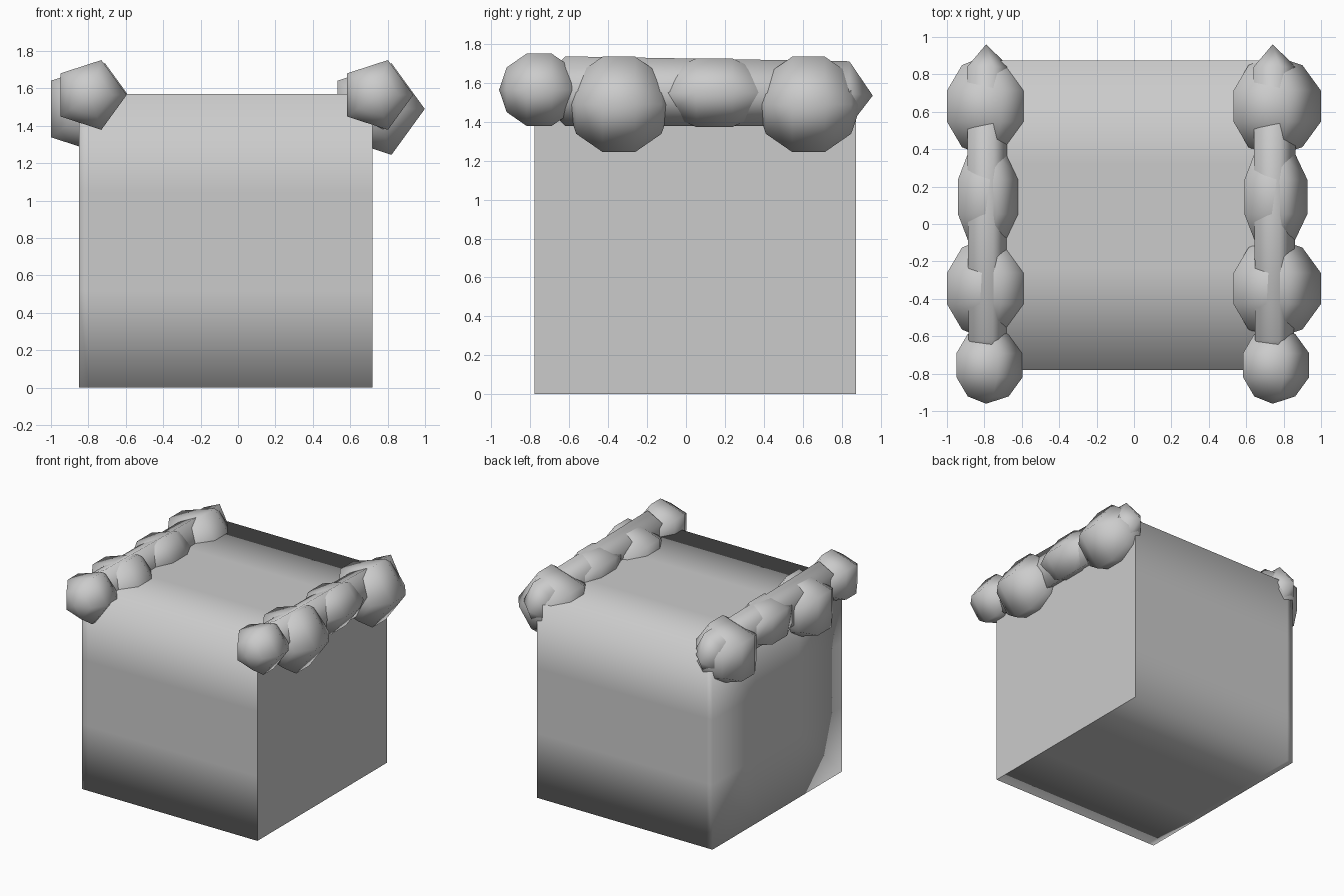
import bpy, bmesh, math
from mathutils import Vector, Matrix

if "Cube" in bpy.data.objects:
    bpy.data.objects.remove(bpy.data.objects["Cube"])


def finish(name, bm):
    bmesh.ops.recalc_face_normals(bm, faces=bm.faces)
    for f in bm.faces:
        f.smooth = True
    me = bpy.data.meshes.new(name)
    bm.to_mesh(me)
    bm.free()
    ob = bpy.data.objects.new(name, me)
    bpy.context.collection.objects.link(ob)
    return ob


def rings_along_y(name, cx, rings):
    """Five-sided rings (y, z centre, x radius, z radius); zero radius is a tip."""
    bm = bmesh.new()
    prev = None
    for y, cz, rx, rz in rings:
        if rx == 0:
            ring = [bm.verts.new((cx, y, cz))]
        else:
            ring = [bm.verts.new((cx + rx * math.cos(math.tau * i / 5), y,
                                  cz + rz * math.sin(math.tau * i / 5)))
                    for i in range(5)]
        if prev:
            for i in range(5):
                j = (i + 1) % 5
                if len(prev) == 1:
                    bm.faces.new((prev[0], ring[i], ring[j]))
                elif len(ring) == 1:
                    bm.faces.new((prev[i], prev[j], ring[0]))
                else:
                    bm.faces.new((prev[i], prev[j], ring[j], ring[i]))
        prev = ring
    return finish(name, bm)


def lump(name, cx, cy, cz, r, ry):
    rings = [(cy - ry, cz, 0, 0)]
    for deg in (-54, -18, 18, 54):
        a = math.radians(deg)
        rings.append((cy + ry * math.sin(a), cz, r * math.cos(a), r * math.cos(a)))
    rings.append((cy + ry, cz, 0, 0))
    return rings_along_y(name, cx, rings)


# Body block: softly shaded, crisp only around the right side
X0, X1, Y0, Y1, H = -0.85, 0.72, -0.78, 0.875, 1.57
bm = bmesh.new()
bmesh.ops.create_cube(bm, size=1, matrix=Matrix.Translation(
    ((X0 + X1) / 2, (Y0 + Y1) / 2, H / 2)) @ Matrix.Diagonal((X1 - X0, Y1 - Y0, H, 1)))
cuts = [((-0.8, 0, 0), (1, 0, 0))]
for t in (1 / 3, 2 / 3):
    cuts += [((0, 0, H * t), (0, 0, 1)), ((0, Y0 + (Y1 - Y0) * t, 0), (0, 1, 0))]
for co, no in cuts:
    bmesh.ops.bisect_plane(bm, geom=bm.verts[:] + bm.edges[:] + bm.faces[:],
                           plane_co=co, plane_no=no)
bm.normal_update()
for e in bm.edges:
    if all(abs(v.co.x - X1) < 1e-4 for v in e.verts) and e.calc_face_angle(0) > 1:
        e.smooth = False
finish("body_block", bm)

# Lumpy rails along both top edges: same shape, shifted sideways
for side, cx in (("right", 0.741), ("left", -0.791)):
    lump(side + "_rail_front_lump", cx, -0.755, 1.565, 0.206, 0.206)
    lump(side + "_rail_second_lump", cx, -0.345, 1.49, 0.271, 0.271)
    lump(side + "_rail_middle_lump", cx, 0.145, 1.55, 0.195, 0.30)
    lump(side + "_rail_back_lump", cx, 0.63, 1.49, 0.271, 0.271)
    # narrow core joining the lumps, pointed at the back
    rings_along_y(side + "_rail_core", cx, [
        (-0.80, 1.558, 0, 0), (-0.62, 1.558, 0.115, 0.188),
        (0.84, 1.545, 0.125, 0.175), (0.96, 1.535, 0, 0)])
